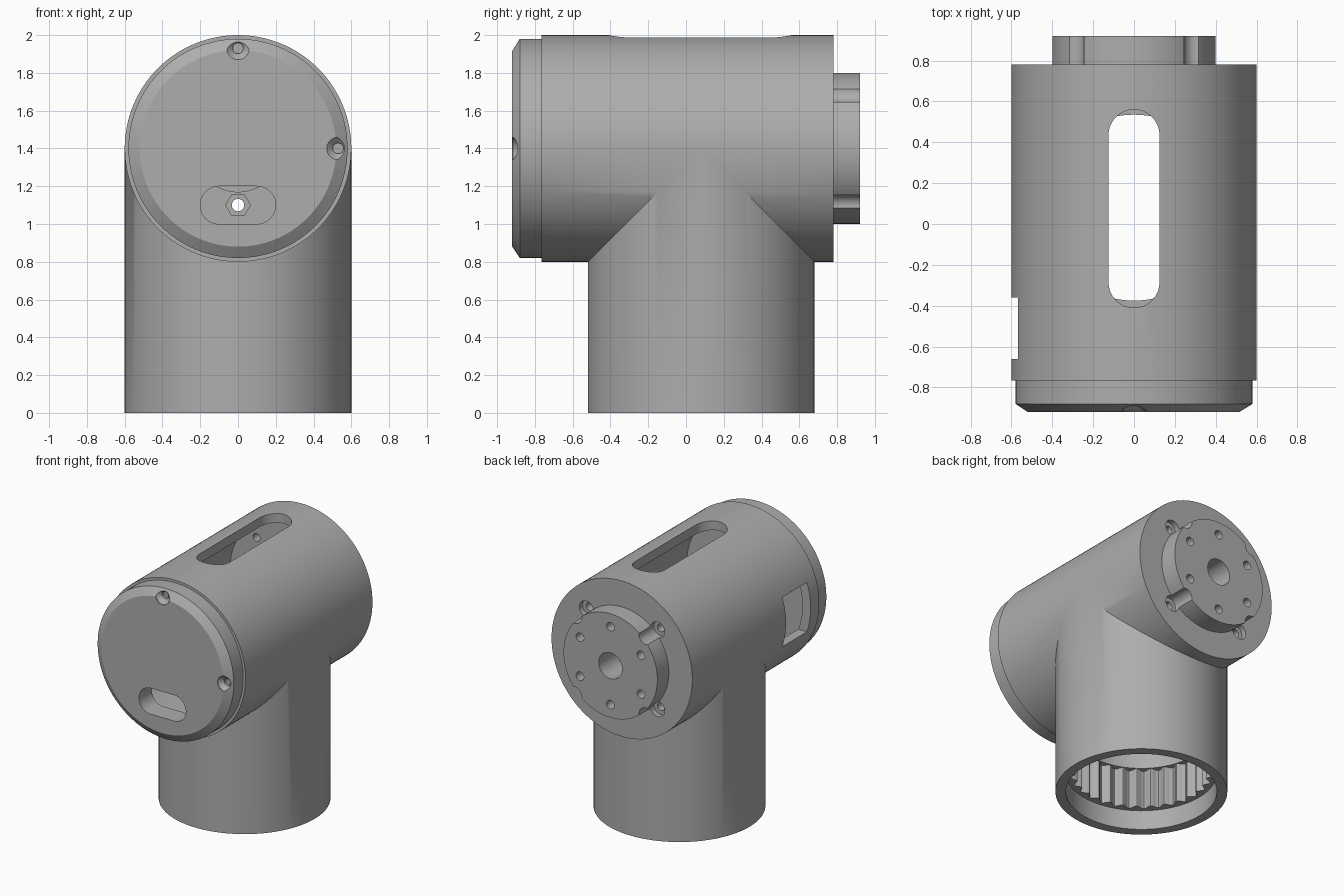
import bpy, bmesh, math
from mathutils import Matrix, Vector

cube = bpy.data.objects.get("Cube")
if cube:
    bpy.data.objects.remove(cube, do_unlink=True)

grey = bpy.data.materials.new("plain grey")
grey.use_nodes = True
COLOUR = (0.42, 0.42, 0.42, 1)
grey.diffuse_color = COLOUR
grey.node_tree.nodes["Principled BSDF"].inputs["Base Color"].default_value = COLOUR

AXIS_Z = 1.4      # height of the horizontal axis
TUBE_Y = 0.08     # offset of the vertical axis
TAU = 2 * math.pi


def loft(name, rings):
    """Solid from equal-length point rings, listed along the axis."""
    bm = bmesh.new()
    loops = [[bm.verts.new(p) for p in ring] for ring in rings]
    n = len(loops[0])
    for a, b in zip(loops, loops[1:]):
        for i in range(n):
            j = (i + 1) % n
            bm.faces.new((a[i], a[j], b[j], b[i]))
    bm.faces.new(loops[0])
    bm.faces.new(loops[-1])
    bmesh.ops.recalc_face_normals(bm, faces=bm.faces)
    mesh = bpy.data.meshes.new(name)
    bm.to_mesh(mesh)
    bm.free()
    mesh.materials.append(grey)
    obj = bpy.data.objects.new(name, mesh)
    bpy.context.collection.objects.link(obj)
    return obj


def turned_y(name, profile, x=0, z=AXIS_Z, n=32):
    """Round solid along y from (radius, y) pairs."""
    return loft(name, [[(x + r * math.cos(TAU * i / n), y, z + r * math.sin(TAU * i / n))
                        for i in range(n)] for r, y in profile])


def turned_z(name, radius, z0, z1, n=128):
    """Solid along the vertical axis; radius is a function of angle."""
    return loft(name, [[(radius(TAU * i / n) * math.cos(TAU * i / n),
                         TUBE_Y + radius(TAU * i / n) * math.sin(TAU * i / n), z)
                        for i in range(n)] for z in (z0, z1)])


def stadium(half, r, n=16):
    """Outline of a slot lying along its first coordinate."""
    return [((half - r) * side + r * math.cos(a), r * math.sin(a))
            for side, start in ((1, -math.pi / 2), (-1, math.pi / 2))
            for a in (start + math.pi * i / n for i in range(n + 1))]


def combine(target, tool, operation="DIFFERENCE"):
    mod = target.modifiers.new("join", "BOOLEAN")
    mod.object, mod.operation, mod.solver = tool, operation, "EXACT"
    graph = bpy.context.evaluated_depsgraph_get()
    mesh = bpy.data.meshes.new_from_object(target.evaluated_get(graph))
    target.modifiers.clear()
    target.data = mesh
    bpy.data.objects.remove(tool, do_unlink=True)


# Housing: two equal crossing cylinders with a round flange at the back
housing = turned_y("tee_housing", [(0.6, -0.765), (0.6, 0.78)], n=128)
combine(housing, turned_z("tube", lambda a: 0.6, 0, 1.395), "UNION")
combine(housing, turned_y("flange", [(0.4, 0.7), (0.4, 0.92)], n=96), "UNION")

# Hollow interior, with a shallow seat in the back wall
combine(housing, turned_y("cavity", [(0.53, -0.9), (0.53, 0.66)], n=128))
combine(housing, turned_y("seat", [(0.23, 0.6), (0.23, 0.7)], n=64))

# Vertical bore: plain mouth, toothed ring, narrower throat
combine(housing, turned_z("throat", lambda a: 0.455, 0.4, 1.3))
combine(housing, turned_z("teeth", lambda a: 0.48 + 0.02 * math.cos(30 * a), 0.1, 0.45, 240))
combine(housing, turned_z("mouth", lambda a: 0.527, -0.1, 0.15))

# Slot in the top and square window in the side
combine(housing, loft("slot", [[(v, 0.075 + u, z) for u, v in stadium(0.485, 0.125)]
                               for z in (1.7, 2.2)]))
combine(housing, loft("window", [[(x, y, z) for y, z in
                                  ((-0.66, 1.21), (-0.36, 1.21), (-0.36, 1.59), (-0.66, 1.59))]
                                 for x in (-0.8, -0.4)]))

# Flange holes: centre bore, six bolts with hexagonal pockets, four screw notches
combine(housing, turned_y("centre", [(0.1, 0.5), (0.1, 1)], n=48))
for k in range(6):
    a = math.radians(90 + 60 * k)
    x, z = 0.3 * math.cos(a), AXIS_Z + 0.3 * math.sin(a)
    combine(housing, turned_y("bolt", [(0.033, 0.5), (0.033, 1)], x, z, 24))
    combine(housing, turned_y("pocket", [(0.065, 0.5), (0.065, 0.72)], x, z, 6))
for k in range(4):
    a = math.radians(45 + 90 * k)
    x, z = 0.43 * math.cos(a), AXIS_Z + 0.43 * math.sin(a)
    combine(housing, turned_y("notch", [(0.06, 0.74), (0.06, 1)], x, z))
    combine(housing, turned_y("screw", [(0.03, 0.5), (0.03, 1)], x, z, 24))

# Front cap with chamfered rim, cable slot and two countersunk screw holes
cap = turned_y("front_cap", [(0.52, -0.92), (0.58, -0.88), (0.58, -0.765)], n=128)
combine(cap, loft("cable_slot", [[(u, y, 1.1 + v) for u, v in stadium(0.2, 0.1)]
                                 for y in (-1, -0.7)]))
for x, z in ((0, AXIS_Z + 0.53), (0.53, AXIS_Z)):
    combine(cap, turned_y("countersink", [(0.06, -1), (0.06, -0.915), (0.028, -0.885),
                                          (0.028, -0.865)], x, z))

# Smooth shading with sharp edges
bpy.ops.object.select_all(action="DESELECT")
for obj in (housing, cap):
    obj.select_set(True)
    bpy.context.view_layer.objects.active = obj
bpy.ops.object.shade_smooth_by_angle(angle=math.radians(30))
